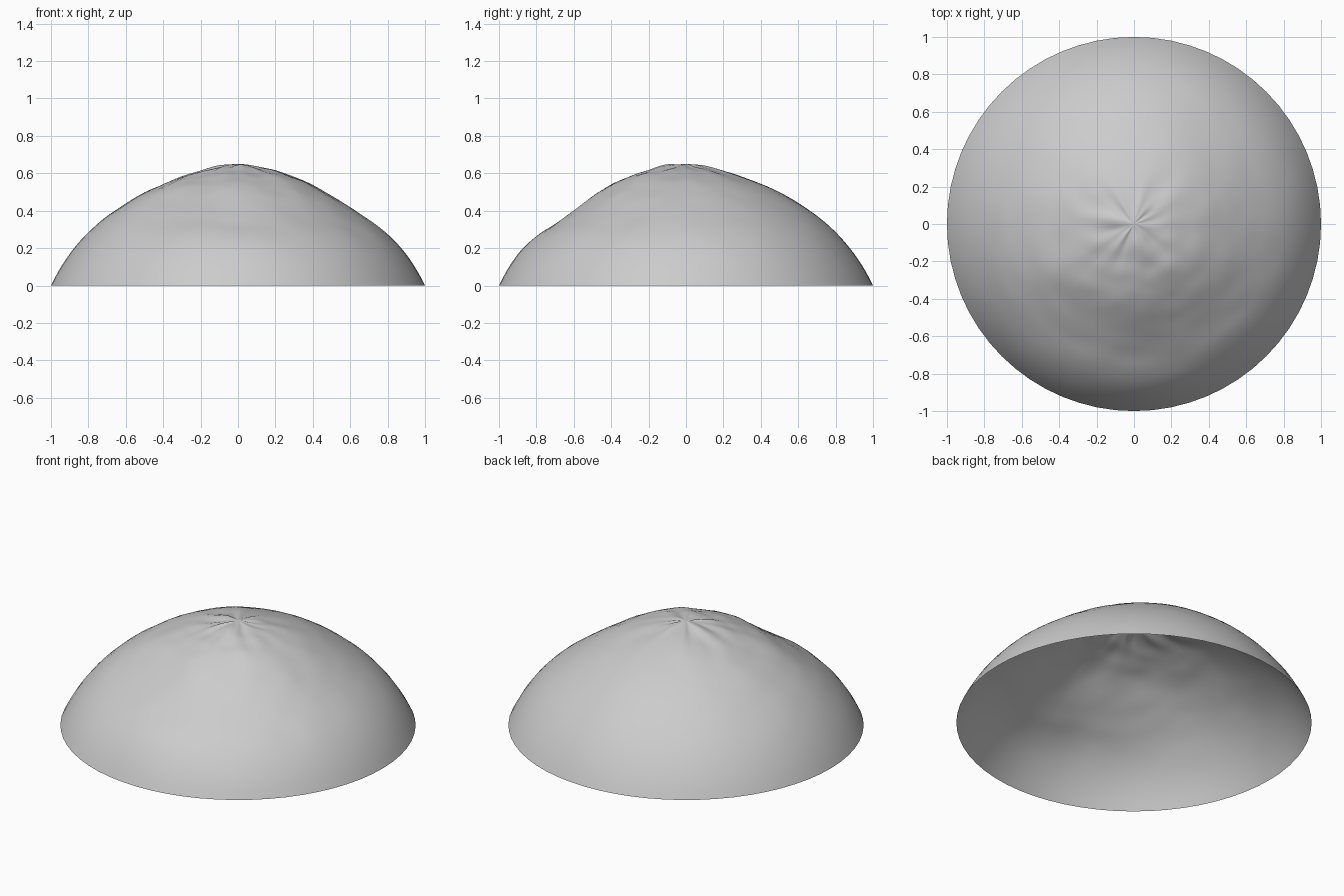
import bpy
import bmesh
import math
from mathutils import Vector, noise

cube = bpy.data.objects.get("Cube")
if cube:
    bpy.data.objects.remove(cube)

SEGMENTS, RINGS = 64, 48
SPHERE_R, SPHERE_Z = 1.094, -0.444


def dome_height(r):
    """Spherical cap, slightly flattened between crown and rim."""
    cap = math.sqrt(SPHERE_R ** 2 - r * r) + SPHERE_Z
    return cap - 0.03 * math.sin(math.pi * r)


def weathering(x, y):
    """Sagging front and left slopes, eroded bumps and creases at the crown."""
    r = math.hypot(x, y)
    if r < 0.001:
        return 0.0
    c, s = x / r, y / r
    fade = max(0.0, 1 - r ** 6)
    sag = 0.05 * max(0, -s) ** 2 + 0.028 * max(0, c) ** 2
    sag *= math.exp(-((r - 0.65) / 0.2) ** 2)
    # Broad bumps, strongest on the front
    p = Vector((x, y, 0.3))
    bumps = noise.noise(p * 5) * 0.6 + noise.noise(p * 11) * 0.4
    bumps *= 0.016 * (0.65 - 0.35 * s)
    # Creases radiating from the crown
    crease = noise.noise(Vector((c * 3, s * 3, r * 4)))
    crease *= 0.016 * min(1, r / 0.1) * math.exp(-(r / 0.32) ** 2)
    return (bumps + crease - sag) * fade


# Dome shell: revolve the profile, then roughen it
bm = bmesh.new()
profile = []
for i in range(RINGS + 1):
    r = i / RINGS
    profile.append(bm.verts.new((r, 0, max(0, dome_height(r)))))
edges = [bm.edges.new(pair) for pair in zip(profile, profile[1:])]
bmesh.ops.spin(bm, geom=profile + edges, cent=(0, 0, 0), axis=(0, 0, 1),
               angle=math.tau, steps=SEGMENTS)
bmesh.ops.remove_doubles(bm, verts=bm.verts, dist=0.0005)
for v in bm.verts:
    v.co.z = max(0, v.co.z + weathering(v.co.x, v.co.y))

# Outward facing normals
bm.normal_update()
if sum(f.normal.z for f in bm.faces) < 0:
    bmesh.ops.reverse_faces(bm, faces=bm.faces)
for f in bm.faces:
    f.smooth = True

mesh = bpy.data.meshes.new("dome_shell")
bm.to_mesh(mesh)
bm.free()
dome = bpy.data.objects.new("dome_shell", mesh)
bpy.context.collection.objects.link(dome)

# Plain grey material
grey = bpy.data.materials.new("light_grey")
grey.use_nodes = True
colour = (0.6, 0.6, 0.6, 1)
grey.diffuse_color = colour
grey.node_tree.nodes["Principled BSDF"].inputs["Base Color"].default_value = colour
mesh.materials.append(grey)
